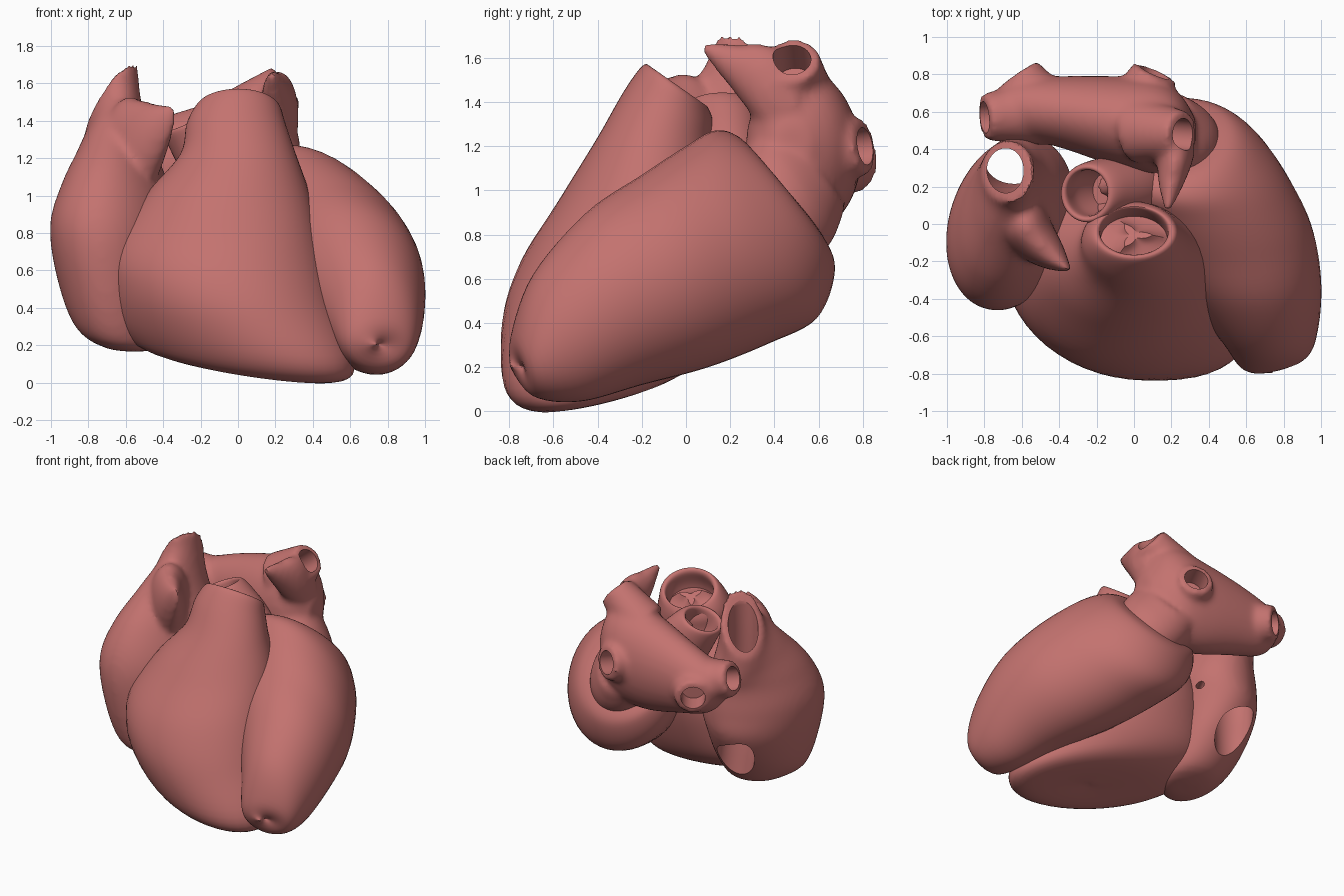
import bpy, bmesh, math
from mathutils import Vector

if "Cube" in bpy.data.objects:
    bpy.data.objects.remove(bpy.data.objects["Cube"])

SIDES, STEPS = 48, 6


def loft(name, rings, lobe=0.0):
    """Smooth closed skin through oval sections given as (centre, half axis u, half axis v)."""
    keys = [[Vector(p) for p in r] for r in rings]
    dense = []
    for i in range(len(keys) - 1):
        a, b, c, d = (keys[min(max(i + k, 0), len(keys) - 1)] for k in (-1, 0, 1, 2))
        for s in range(STEPS):
            t = s / STEPS
            dense.append([0.5 * (2 * q + (r - p) * t + (2 * p - 5 * q + 4 * r - w) * t * t
                                 + (3 * q - p - 3 * r + w) * t ** 3)
                          for p, q, r, w in zip(a, b, c, d)])
    dense.append(keys[-1])
    bm = bmesh.new()
    loops = []
    for j, (c, u, v) in enumerate(dense):
        ring = []
        for k in range(SIDES):
            a = math.tau * k / SIDES
            f = 1 - lobe * abs(math.sin(1.5 * a)) * j / (len(dense) - 1)
            ring.append(bm.verts.new(c + f * (u * math.cos(a) + v * math.sin(a))))
        loops.append(ring)
    for r0, r1 in zip(loops, loops[1:]):
        for k in range(SIDES):
            n = (k + 1) % SIDES
            bm.faces.new((r0[k], r0[n], r1[n], r1[k]))
    for ring, sec in ((loops[0], dense[0]), (loops[-1], dense[-1])):
        pole = bm.verts.new(sec[0])
        for k in range(SIDES):
            bm.faces.new((ring[k], ring[(k + 1) % SIDES], pole))
    bmesh.ops.recalc_face_normals(bm, faces=bm.faces)
    me = bpy.data.meshes.new(name)
    bm.to_mesh(me)
    bm.free()
    ob = bpy.data.objects.new(name, me)
    bpy.context.collection.objects.link(ob)
    return ob


def tube(name, start, end, r0, r1):
    a, b = Vector(start), Vector(end)
    d = (b - a).normalized()
    u = d.orthogonal().normalized()
    v = d.cross(u)
    return loft(name, [(a.lerp(b, t), u * (r0 + (r1 - r0) * t), v * (r0 + (r1 - r0) * t))
                       for t in (0, 0.5, 1)])


def activate(ob):
    bpy.ops.object.select_all(action='DESELECT')
    ob.select_set(True)
    bpy.context.view_layer.objects.active = ob


def finish(ob):
    activate(ob)
    bpy.ops.object.shade_smooth_by_angle(angle=math.radians(40))
    ob.data.materials.clear()
    ob.data.materials.append(muscle)


def fuse(parts, cutters):
    """Melt parts into one soft skin, then bore the openings."""
    ob = parts[0]
    activate(ob)
    for p in parts[1:]:
        p.select_set(True)
    if len(parts) > 1:
        bpy.ops.object.join()
    m = ob.modifiers.new("melt", 'REMESH')
    m.mode, m.voxel_size = 'VOXEL', 0.02
    s = ob.modifiers.new("soften", 'SMOOTH')
    s.factor, s.iterations = 0.5, 10
    for mod in ("melt", "soften"):
        bpy.ops.object.modifier_apply(modifier=mod)
    for c in cutters:
        c.hide_render = True
        b = ob.modifiers.new("bore", 'BOOLEAN')
        b.operation, b.solver, b.object = 'DIFFERENCE', 'EXACT', c
        bpy.ops.object.modifier_apply(modifier="bore")
        bpy.data.objects.remove(c)
    finish(ob)


muscle = bpy.data.materials.new("muscle")
muscle.diffuse_color = (0.55, 0.17, 0.16, 1)
muscle.use_nodes = True
muscle.node_tree.nodes["Principled BSDF"].inputs["Base Color"].default_value = muscle.diffuse_color

# Left ventricle: sections from apex to base (upper y,z / lower y,z / x range)
sections = [(-.770, .21, -.765, .20, .74, .75), (-.785, .35, -.69, .07, .58, .92),
            (-.69, .62, -.48, .045, .47, .985), (-.45, .90, -.2, .12, .27, 1.0),
            (-.2, 1.07, .1, .2, .06, .95), (0, 1.2, .38, .31, -.09, .83),
            (.13, 1.27, .59, .42, -.17, .70), (.24, 1.24, .67, .62, -.14, .57),
            (.33, 1.12, .63, .76, -.05, .44), (.45, .95, .47, .93, .19, .21)]
finish(loft("left_ventricle", [
    (((xl + xr) / 2, (uy + ly) / 2, (uz + lz) / 2), ((xr - xl) / 2, .03, 0),
     (0, (uy - ly) / 2, (uz - lz) / 2)) for uy, uz, ly, lz, xl, xr in sections]))

# Right ventricle: from the flat underside up to the open outflow trunk
finish(loft("right_ventricle", [
    ((.08, -.38, .08), (.02, 0, 0), (0, .02, 0)),
    ((.05, -.36, .09), (.48, -.18, -.085), (.10, .27, .04)),
    ((-.01, -.34, .22), (.62, -.27, -.10), (.13, .40, .06)),
    ((-.085, -.30, .50), (.60, -.18, -.05), (.1, .5, .08)),
    ((-.11, -.25, .76), (.555, -.08, 0), (.05, .49, .08)),
    ((-.05, -.2, 1.02), (.43, 0, 0), (0, .36, .04)),
    ((0, -.14, 1.22), (.31, 0, 0), (0, .26, -.02)),
    ((-.01, -.08, 1.38), (.265, 0, 0), (0, .2, -.07)),
    ((0, -.045, 1.465), (.225, 0, 0), (0, .15, -.10)),
    ((0, -.04, 1.46), (.185, 0, 0), (0, .125, -.083)),
    ((0, -.08, 1.36), (.18, 0, 0), (0, .125, -.07)),
    ((0, -.1, 1.2), (.16, 0, 0), (0, .12, -.06))]))

# Three-pointed valve inside the trunk
finish(loft("outflow_valve", [
    ((0, -.08, 1.34), (.18, 0, 0), (0, .125, -.07)),
    ((0, -.07, 1.37), (.15, 0, 0), (0, .1, -.06)),
    ((0, -.06, 1.41), (.1, 0, 0), (0, .07, -.04))], lobe=.75))

# Right atrium: body, ear-shaped pouch, and the two vein openings
ra_body = loft("right_atrium", [
    ((-.55, -.08, .17), (.02, 0, 0), (0, .02, 0)),
    ((-.56, -.06, .20), (.17, 0, 0), (0, .2, .03)),
    ((-.62, -.03, .34), (.26, 0, 0), (.03, .35, .10)),
    ((-.66, 0, .6), (.31, 0, 0), (.05, .45, .07)),
    ((-.66, .01, .85), (.335, 0, 0), (.08, .46, 0)),
    ((-.66, .07, 1.08), (.27, 0, .02), (.07, .39, -.04)),
    ((-.67, .19, 1.26), (.19, 0, .07), (.04, .28, -.10)),
    ((-.675, .26, 1.39), (.155, 0, .13), (.01, .19, -.13)),
    ((-.675, .28, 1.51), (.14, 0, .17), (0, .165, -.12))])
ra_ear = loft("ear", [
    ((-.68, .12, 1.2), (.08, .08, 0), (0, 0, .18)),
    ((-.60, .02, 1.26), (.1, .1, 0), (0, 0, .26)),
    ((-.52, -.09, 1.24), (.085, .085, 0), (0, 0, .27)),
    ((-.43, -.18, 1.32), (.055, .055, 0), (0, 0, .17)),
    ((-.345, -.25, 1.42), (.01, .01, 0), (0, 0, .06))])
caval_bore = loft("caval_bore", [
    ((-.685, .285, 1.95), (.10, 0, 0), (0, .12, 0)),
    ((-.685, .285, 1.4), (.10, 0, 0), (0, .12, 0)),
    ((-.67, .28, .8), (.15, 0, 0), (0, .13, 0)),
    ((-.64, .32, .45), (.14, 0, 0), (0, .125, 0)),
    ((-.62, .36, .15), (.14, 0, 0), (0, .12, 0))])
sinus_bore = tube("sinus_bore", (-.28, .45, .75), (-.45, .12, .75), .025, .025)
fuse([ra_body, ra_ear], [caval_bore, sinus_bore])

# Left atrium: cross body, skirt onto the ventricle, pouch and vein stubs
la_body = loft("left_atrium", [
    ((-.74, .60, 1.17), (0, 0, .12), (0, .10, 0)),
    ((-.64, .62, 1.14), (0, 0, .19), (0, .155, 0)),
    ((-.4, .60, 1.15), (0, 0, .27), (0, .19, 0)),
    ((-.1, .55, 1.16), (0, 0, .35), (0, .24, 0)),
    ((.12, .52, 1.19), (0, 0, .36), (0, .25, 0)),
    ((.25, .5, 1.22), (0, 0, .28), (0, .19, 0)),
    ((.33, .48, 1.2), (0, 0, .1), (0, .08, 0))])
la_skirt = loft("skirt", [
    ((.22, .43, .93), (.25, .03, 0), (0, .17, -.24)),
    ((.17, .49, 1.02), (.25, .03, 0), (0, .18, -.23)),
    ((.1, .54, 1.13), (.22, .03, 0), (0, .18, -.2))])
la_ear = loft("ear", [
    ((.2, .5, 1.38), (.12, 0, 0), (0, .03, .22)),
    ((.22, .36, 1.46), (.1, 0, 0), (0, 0, .2)),
    ((.20, .22, 1.55), (.07, 0, 0), (0, 0, .11)),
    ((.18, .08, 1.64), (.02, 0, 0), (0, 0, .03))])
stubs = [((.02, .5, 1.4), (.26, .48, 1.59)), ((.0, .56, 1.16), (.11, .81, 1.2)),
         ((-.5, .6, 1.14), (-.80, .57, 1.23)), ((-.47, .58, 1.14), (-.62, .80, 1.12))]
la_veins = [tube("vein", a, b, .18, .125) for a, b in stubs]
vein_bores = [tube("vein_bore", Vector(a).lerp(Vector(b), .45), Vector(a).lerp(Vector(b), 1.3), .085, .085)
              for a, b in stubs]
fuse([la_body, la_skirt, la_ear] + la_veins, vein_bores)

# Aortic root: short open cup between the chambers with a small side outlet
finish(loft("aortic_root", [
    ((.05, .2, .95), (.2, 0, .05), (0, .2, 0)),
    ((-.08, .19, 1.15), (.19, 0, .08), (0, .18, 0)),
    ((-.19, .18, 1.30), (.16, 0, .08), (0, .165, 0)),
    ((-.25, .165, 1.38), (.14, 0, .06), (0, .155, 0)),
    ((-.25, .165, 1.375), (.11, 0, .045), (0, .125, 0)),
    ((-.2, .175, 1.27), (.11, 0, .05), (0, .125, 0)),
    ((-.13, .18, 1.15), (.09, 0, .04), (0, .1, 0))]))
fuse([tube("coronary_outlet", (-.15, .2, 1.28), (-.08, .22, 1.37), .065, .05)],
     [tube("outlet_bore", (-.12, .21, 1.32), (-.03, .23, 1.43), .025, .025)])
